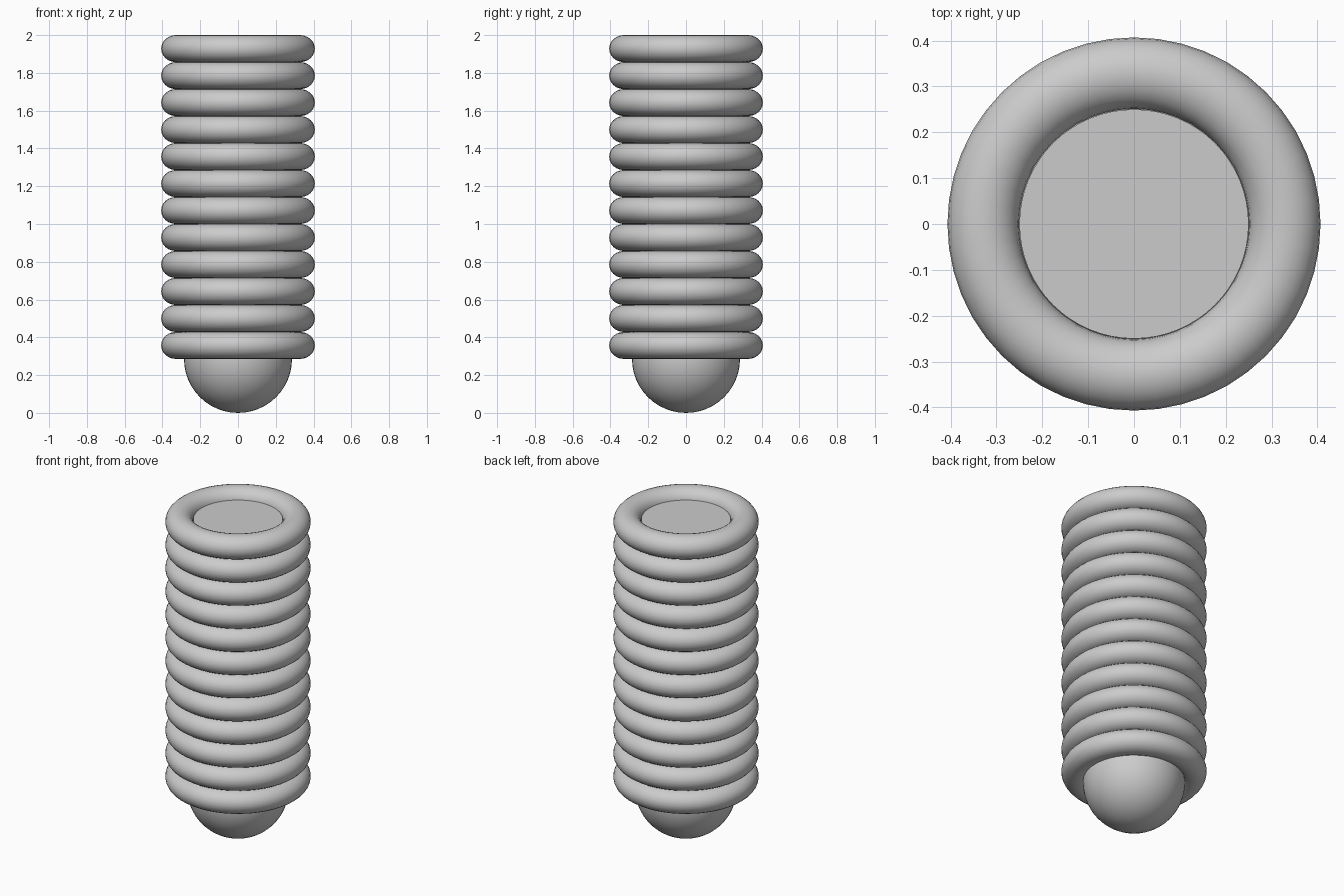
import bpy
import math

if "Cube" in bpy.data.objects:
    bpy.data.objects.remove(bpy.data.objects["Cube"])

UNIT = 2 / 14          # ring pitch; the model is 14 units tall
RINGS = 12


def finish(name):
    obj = bpy.context.object
    obj.name = name
    return obj


# Rounded tip at the bottom
bpy.ops.mesh.primitive_uv_sphere_add(segments=48, ring_count=24, radius=2 * UNIT,
                                     location=(0, 0, 2 * UNIT))
finish("rounded_tip")
bpy.ops.object.shade_smooth()

# Core running through the rings, its flat end showing at the top
core_low, core_high = 2 * UNIT, 1.945
bpy.ops.mesh.primitive_cylinder_add(vertices=64, radius=0.25, depth=core_high - core_low,
                                    location=(0, 0, (core_low + core_high) / 2))
finish("core")
bpy.ops.object.shade_smooth_by_angle(angle=math.radians(30))

# Stack of slightly flattened rings
minor = 0.078
for i in range(RINGS):
    bpy.ops.mesh.primitive_torus_add(major_segments=48, minor_segments=24,
                                     major_radius=0.329, minor_radius=minor,
                                     location=(0, 0, (2.5 + i) * UNIT))
    ring = finish(f"ring_{i + 1}")
    ring.scale.z = UNIT / 2 / minor
    bpy.ops.object.shade_smooth()
